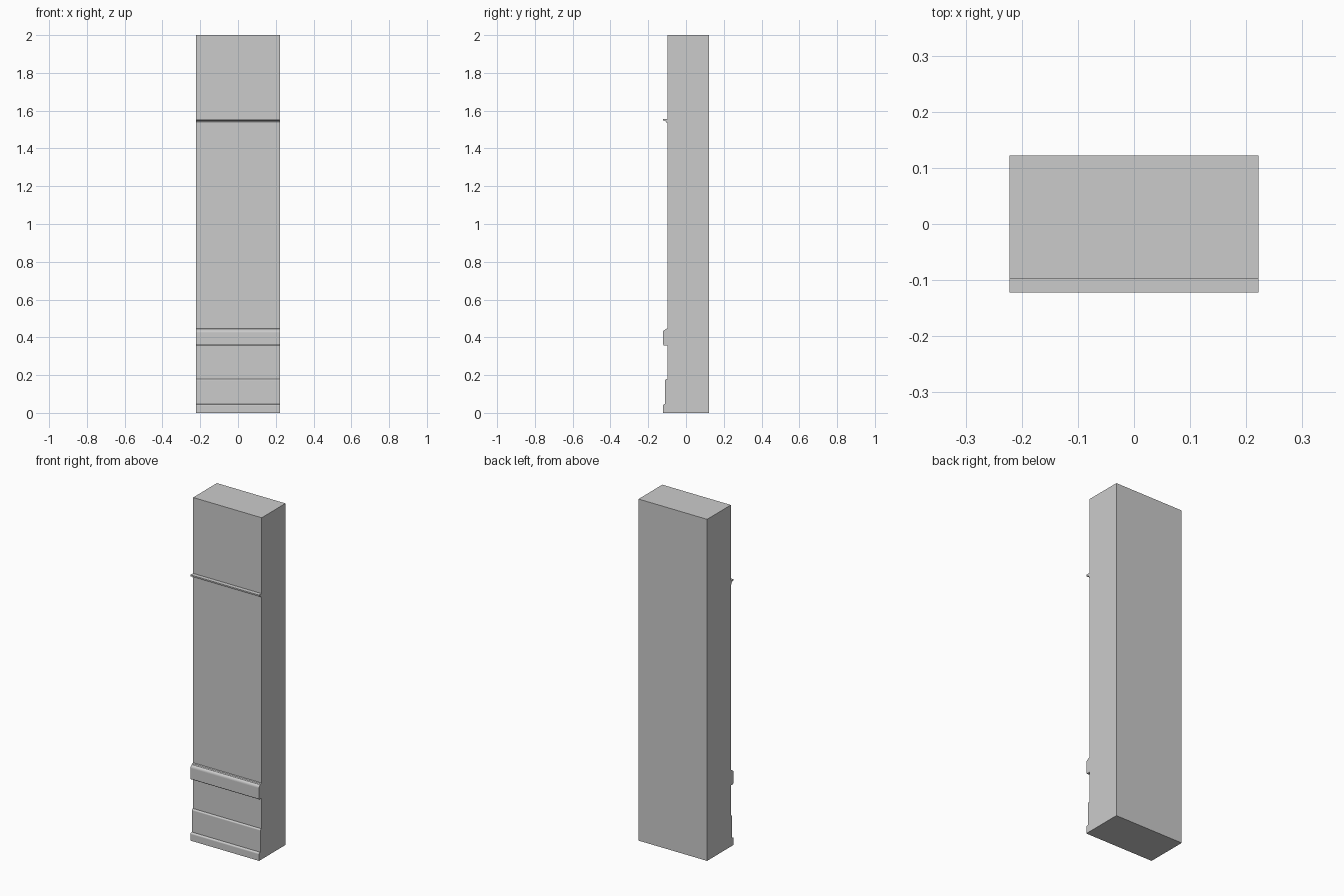
import bpy, bmesh, math

cube = bpy.data.objects.get("Cube")
if cube:
    bpy.data.objects.remove(cube, do_unlink=True)

HALF_W = 0.222
WALL = -0.098    # front plane of the wall
FRONT = -0.122   # foremost plane of the mouldings

grey = bpy.data.materials.new("plain grey")
grey.use_nodes = True
color = (0.6, 0.6, 0.6, 1)
grey.diffuse_color = color
grey.node_tree.nodes["Principled BSDF"].inputs["Base Color"].default_value = color


def arc(cy, cz, ry, rz, start, end, steps=8):
    """Points (y, z) along an elliptical arc, angles in degrees."""
    angles = [math.radians(start + (end - start) * i / steps) for i in range(steps + 1)]
    return [(cy + ry * math.cos(a), cz + rz * math.sin(a)) for a in angles]


def extrude_profile(name, profile):
    """Run a closed (y, z) profile across the full width."""
    bm = bmesh.new()
    face = bm.faces.new([bm.verts.new((-HALF_W, y, z)) for y, z in profile])
    result = bmesh.ops.extrude_face_region(bm, geom=[face])
    verts = [v for v in result["geom"] if isinstance(v, bmesh.types.BMVert)]
    bmesh.ops.translate(bm, verts=verts, vec=(2 * HALF_W, 0, 0))
    bmesh.ops.recalc_face_normals(bm, faces=bm.faces)
    mesh = bpy.data.meshes.new(name)
    bm.to_mesh(mesh)
    bm.free()
    mesh.materials.append(grey)
    obj = bpy.data.objects.new(name, mesh)
    bpy.context.collection.objects.link(obj)
    bpy.ops.object.select_all(action="DESELECT")
    obj.select_set(True)
    bpy.context.view_layer.objects.active = obj
    bpy.ops.object.shade_smooth_by_angle(angle=math.radians(30))
    return obj


# Wall slab
extrude_profile("wall", [(WALL, 0), (0.122, 0), (0.122, 2), (WALL, 2)])

# Baseboard with a thicker foot and softened upper edges
extrude_profile("baseboard",
                [(WALL, 0), (FRONT, 0), (FRONT, 0.038)]
                + arc(-0.114, 0.038, 0.008, 0.008, 180, 90)
                + [(-0.110, 0.046), (-0.110, 0.172)]
                + arc(-0.104, 0.172, 0.006, 0.007, 180, 90)
                + [(WALL, 0.179)])

# Chair rail with a rounded upper shoulder and small lower lip
extrude_profile("chair_rail",
                [(WALL, 0.358), (-0.118, 0.358), (FRONT, 0.364), (FRONT, 0.425)]
                + arc(-0.110, 0.425, 0.012, 0.015, 180, 90)
                + [(-0.106, 0.445), (WALL, 0.447)])

# Picture rail with a hollow underside
extrude_profile("picture_rail",
                [(WALL, 1.556), (FRONT, 1.556), (FRONT, 1.550)]
                + arc(FRONT, 1.534, 0.020, 0.014, 90, 0)
                + [(WALL, 1.534)])
